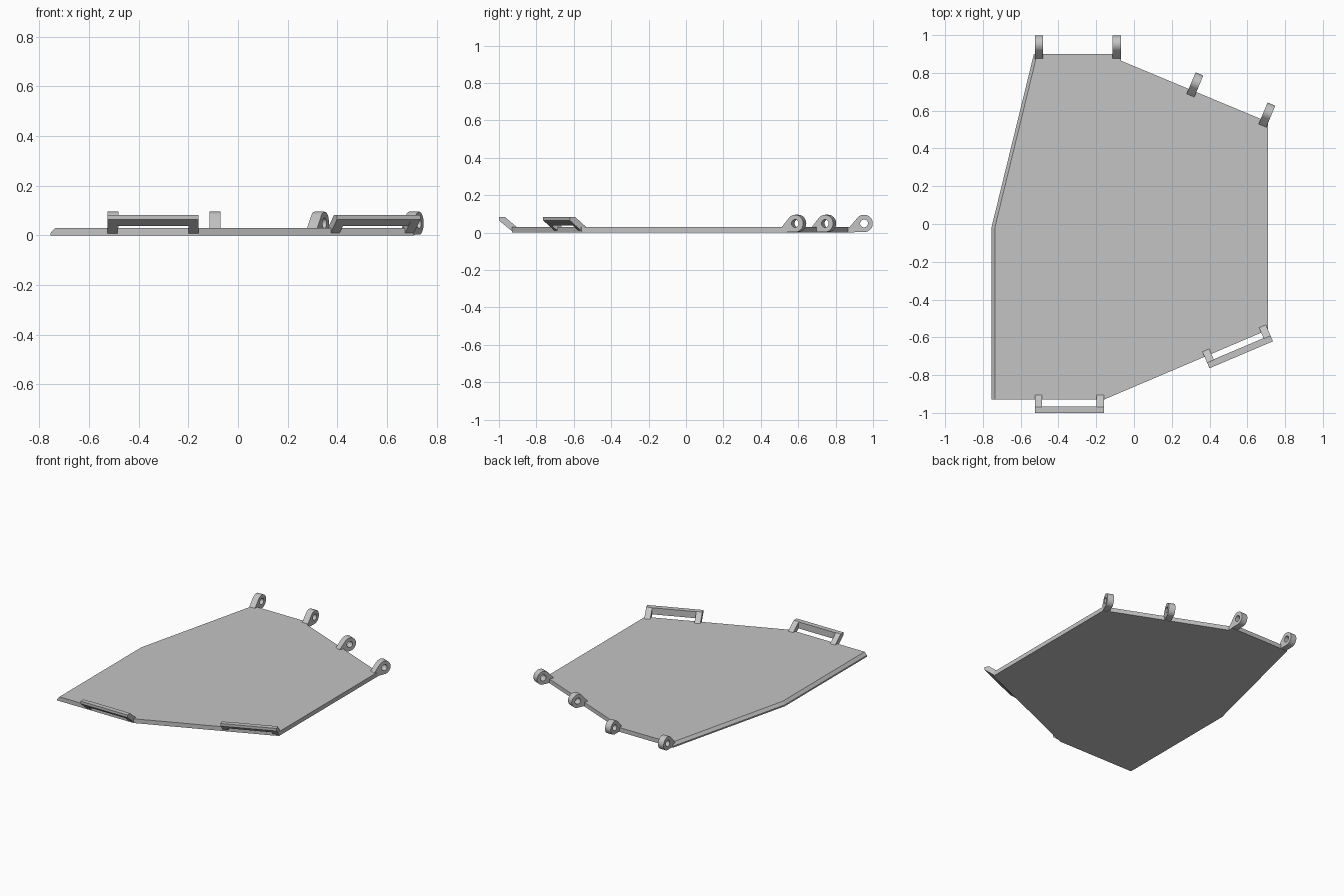
import bpy, bmesh, math
from mathutils import Matrix, Vector

if "Cube" in bpy.data.objects:
    bpy.data.objects.remove(bpy.data.objects["Cube"])

grey = bpy.data.materials.new("plain grey")
grey.diffuse_color = (0.55, 0.55, 0.55, 1)
grey.use_nodes = True
grey.node_tree.nodes["Principled BSDF"].inputs["Base Color"].default_value = grey.diffuse_color


def finish(name, bm, matrix=None, smooth=False):
    bmesh.ops.recalc_face_normals(bm, faces=bm.faces)
    me = bpy.data.meshes.new(name)
    bm.to_mesh(me)
    bm.free()
    me.materials.append(grey)
    ob = bpy.data.objects.new(name, me)
    bpy.context.collection.objects.link(ob)
    if matrix:
        ob.matrix_world = matrix
    if smooth:
        bpy.ops.object.select_all(action='DESELECT')
        ob.select_set(True)
        bpy.context.view_layer.objects.active = ob
        bpy.ops.object.shade_smooth_by_angle(angle=math.radians(35))
    return ob


def loft(bm, loops):
    """Stack of matching closed loops, capped at both ends."""
    rings = [[bm.verts.new(p) for p in loop] for loop in loops]
    n = len(rings[0])
    for a, b in zip(rings, rings[1:]):
        for i in range(n):
            j = (i + 1) % n
            bm.faces.new((a[i], a[j], b[j], b[i]))
    bm.faces.new(rings[0])
    bm.faces.new(rings[-1])


def extrude_x(bm, profile, x0, x1):
    loft(bm, [[(x, y, z) for y, z in profile] for x in (x0, x1)])


# Flat panel with a chamfer along the two left edges
right = [(-0.16, -0.93), (0.71, -0.56), (0.71, 0.54), (-0.07, 0.865), (-0.07, 0.90)]
left_low = [(-0.53, 0.90), (-0.755, -0.02), (-0.755, -0.93)]
left_top = [(-0.513, 0.90), (-0.737, -0.02), (-0.737, -0.93)]
bm = bmesh.new()
loft(bm, [[(x, y, z) for x, y in right + left]
          for left, z in ((left_low, 0), (left_low, 0.010), (left_top, 0.03))])
finish("panel", bm)

# Handles: outer edge middle at the local origin, arms run towards +y
ARM = [(0, 0.083), (0, 0.065), (0.075, 0.003), (0.095, 0.003), (0.095, 0.03), (0.032, 0.083)]
BAR = [(0, 0.083), (0, 0.065), (0.035, 0.037), (0.035, 0.083)]


def handle(name, x, y, angle):
    bm = bmesh.new()
    extrude_x(bm, ARM, -0.1825, -0.1435)
    extrude_x(bm, ARM, 0.1435, 0.1825)
    extrude_x(bm, BAR, -0.1435, 0.1435)
    finish(name, bm, Matrix.Translation((x, y, 0)) @ Matrix.Rotation(math.radians(angle), 4, 'Z'))


handle("front_handle", -0.3425, -1.0, 0)
handle("side_handle", 0.5675, -0.6925, 23)


# Hinge lugs: pin eye with a hole, tip at local y = 0, root towards -y
def lug(name, x, y, angle):
    n, cy, cz = 32, -0.048, 0.049
    outer, inner = [], []
    for i in range(n):
        a = 2 * math.pi * i / n
        c, s = math.cos(a), math.sin(a)
        inner.append((cy + 0.021 * c, cz + 0.021 * s))
        r = 0.0465
        if -90 <= math.degrees(math.atan2(s, c)) <= 136:
            outer.append((cy + r * c, cz + r * s))
    outer += [(-0.125, 0.03), (-0.14, 0.015), (-0.14, 0.002)]
    # order points by angle around the eye so the outline is a simple loop
    outer.sort(key=lambda p: math.atan2(p[1] - cz, p[0] - cy))
    bm = bmesh.new()
    sides = []
    for px in (-0.022, 0.022):
        vo = [bm.verts.new((px, *p)) for p in outer]
        vi = [bm.verts.new((px, *p)) for p in inner]
        edges = [bm.edges.new((v[k], v[(k + 1) % len(v)])) for v in (vo, vi) for k in range(len(v))]
        bmesh.ops.triangle_fill(bm, edges=edges, use_beauty=True)
        sides.append((vo, vi))
    for a, b in zip(*sides):
        for k in range(len(a)):
            j = (k + 1) % len(a)
            bm.faces.new((a[k], a[j], b[j], b[k]))
    finish(name, bm, Matrix.Translation((x, y, 0)) @ Matrix.Rotation(math.radians(angle), 4, 'Z'), True)


for i, (x, y, a) in enumerate([(-0.503, 1.0, 0), (-0.092, 1.0, 0),
                               (0.347, 0.796, -22.6), (0.728, 0.636, -22.6)]):
    lug(f"hinge_lug_{i + 1}", x, y, a)
